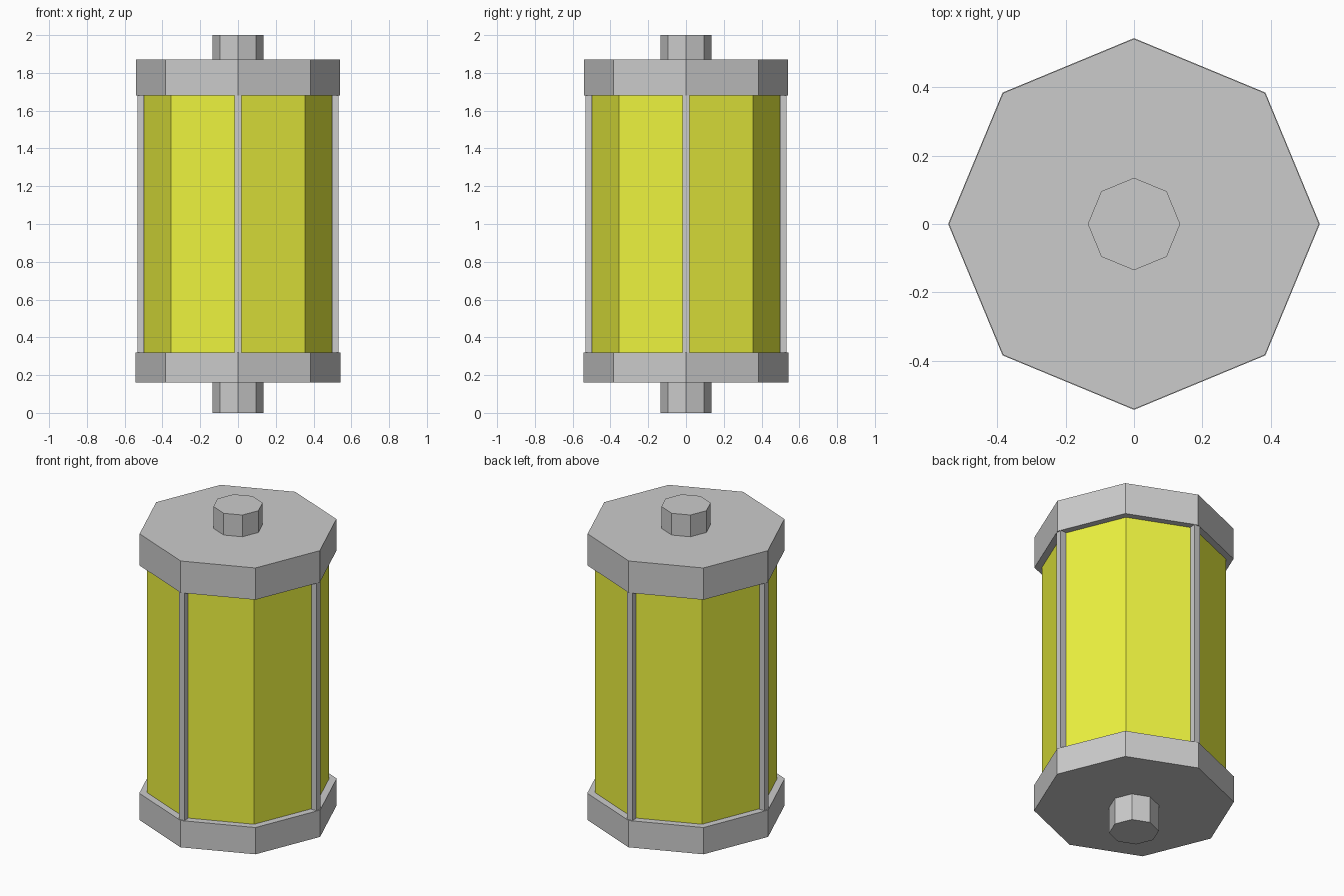
import bpy
from math import cos, sin, pi

if "Cube" in bpy.data.objects:
    bpy.data.objects.remove(bpy.data.objects["Cube"])


def prism(name, radius, z0, z1):
    # Octagonal prism with corners on the x and y axes
    ring = [(radius * cos(i * pi / 4), radius * sin(i * pi / 4)) for i in range(8)]
    verts = [(x, y, z) for z in (z0, z1) for x, y in ring]
    faces = [(i, (i + 1) % 8, (i + 1) % 8 + 8, i + 8) for i in range(8)]
    faces += [tuple(range(7, -1, -1)), tuple(range(8, 16))]
    mesh = bpy.data.meshes.new(name)
    mesh.from_pydata(verts, [], faces)
    obj = bpy.data.objects.new(name, mesh)
    bpy.context.collection.objects.link(obj)
    return obj


# End caps and their stubs
prism("bottom_stub", 0.135, 0.0, 0.16)
prism("bottom_cap", 0.543, 0.16, 0.32)
prism("top_cap", 0.541, 1.68, 1.87)
prism("top_stub", 0.135, 1.87, 2.0)

# Coloured core
core = prism("core", 0.5, 0.32, 1.68)
yellow = bpy.data.materials.new("yellow")
yellow.diffuse_color = (0.85, 0.9, 0.05, 1)
yellow.use_nodes = True
yellow.node_tree.nodes["Principled BSDF"].inputs["Base Color"].default_value = yellow.diffuse_color
core.data.materials.append(yellow)

# Four upright rods on alternate corners
for i, side in enumerate(("right", "back", "left", "front")):
    a = i * pi / 2
    bpy.ops.mesh.primitive_cube_add(size=1, location=(0.515 * cos(a), 0.515 * sin(a), 1.0))
    rod = bpy.context.object
    rod.name = side + "_rod"
    rod.scale = (0.036, 0.036, 1.36)
